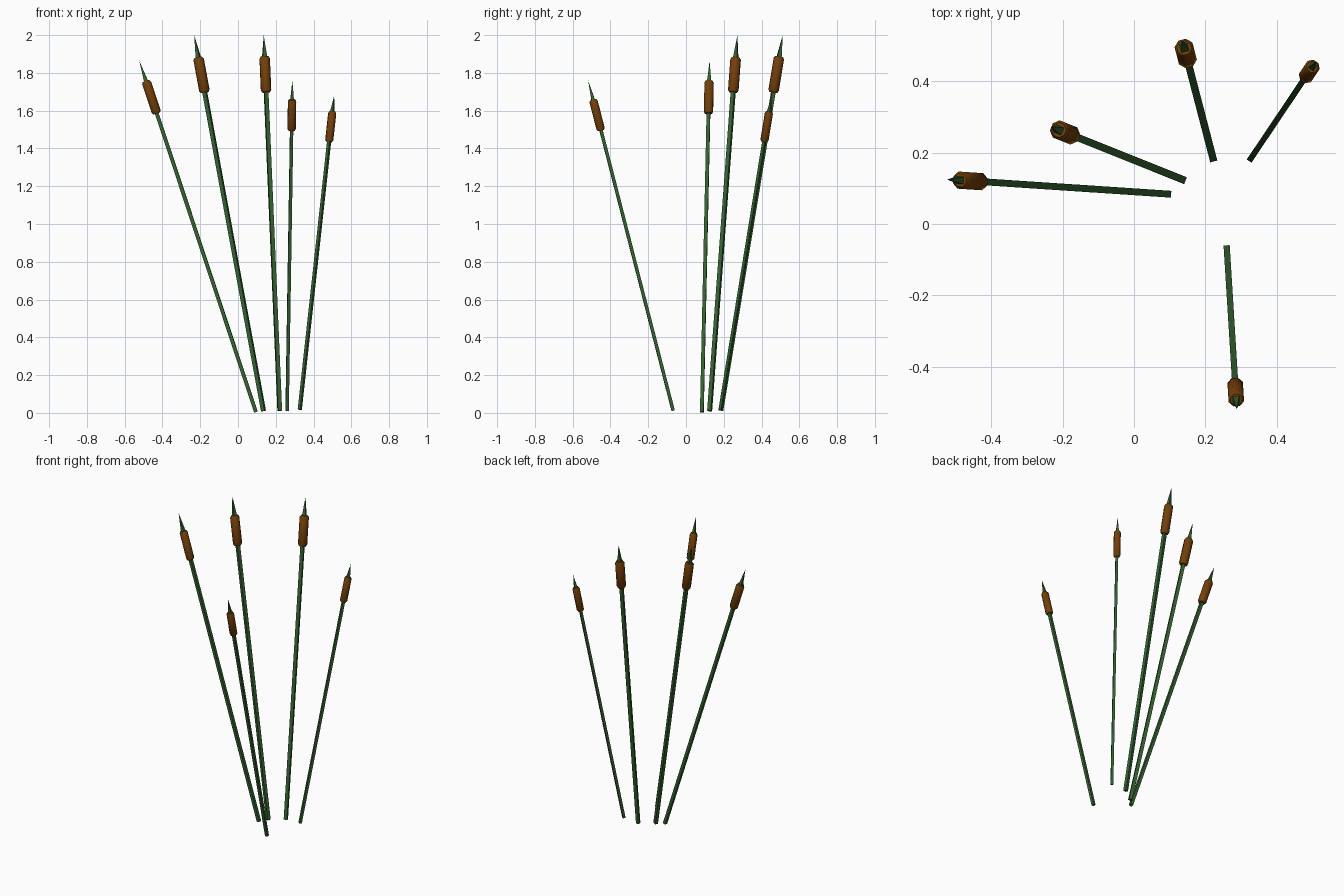
import bpy, bmesh, math
from mathutils import Vector

if "Cube" in bpy.data.objects:
    bpy.data.objects.remove(bpy.data.objects["Cube"])


def material(name, color):
    m = bpy.data.materials.new(name)
    m.diffuse_color = (*color, 1)
    m.use_nodes = True
    m.node_tree.nodes["Principled BSDF"].inputs["Base Color"].default_value = m.diffuse_color
    return m


green = material("stem_green", (0.035, 0.12, 0.03))
brown = material("seed_brown", (0.17, 0.05, 0.003))


def lathe(name, base, tip, profile, sides, mat, smooth=False):
    """Revolved part; profile is (radius, distance) along base->tip."""
    axis = (tip - base).normalized()
    quat = axis.to_track_quat('Z', 'Y')
    bm = bmesh.new()
    rings = []
    for r, d in profile:
        count = sides if r > 0 else 1
        rings.append([bm.verts.new(base + quat @ Vector((
            r * math.cos(math.tau * (i + 0.5) / sides),
            r * math.sin(math.tau * (i + 0.5) / sides), d))) for i in range(count)])
    for a, b in zip(rings, rings[1:]):
        for i in range(sides):
            j = (i + 1) % sides
            if len(b) == 1:
                bm.faces.new((a[i], a[j], b[0]))
            else:
                bm.faces.new((a[i], a[j], b[j], b[i]))
    for ring in (rings[0], rings[-1]):
        if len(ring) > 1:
            bm.faces.new(ring)
    bmesh.ops.recalc_face_normals(bm, faces=bm.faces)
    mesh = bpy.data.meshes.new(name)
    bm.to_mesh(mesh)
    bm.free()
    mesh.materials.append(mat)
    obj = bpy.data.objects.new(name, mesh)
    bpy.context.collection.objects.link(obj)
    if smooth:
        bpy.ops.object.select_all(action='DESELECT')
        bpy.context.view_layer.objects.active = obj
        obj.select_set(True)
        bpy.ops.object.shade_smooth_by_angle(angle=math.radians(46))


# base point, tip point, head bottom z, head top z, head radius
reeds = [
    ((0.095, 0.084, 0.004), (-0.523, 0.125, 1.865), 1.585, 1.757, 0.026),
    ((0.135, 0.125, 0.010), (-0.232, 0.272, 2.000), 1.697, 1.882, 0.028),
    ((0.221, 0.185, 0.012), (0.136, 0.512, 2.000), 1.697, 1.887, 0.028),
    ((0.260, -0.068, 0.012), (0.288, -0.518, 1.760), 1.495, 1.658, 0.0235),
    ((0.327, 0.183, 0.018), (0.509, 0.454, 1.680), 1.435, 1.596, 0.022),
]

for n, (b, t, z0, z1, r) in enumerate(reeds, 1):
    base, tip = Vector(b), Vector(t)
    length = (tip - base).length
    low, high = ((z - base.z) / (tip.z - base.z) * length for z in (z0, z1))
    bevel = 0.06 * (high - low)
    # thin straight square stalk
    lathe(f"stem_{n}", base, tip, [(r * 0.52, 0), (r * 0.52, low + bevel)], 4, green)
    # chamfered seed head
    lathe(f"seed_head_{n}", base, tip,
          [(r * 0.75, low), (r, low + bevel), (r, high - bevel), (r * 0.75, high)],
          8, brown, True)
    # pointed spike on top
    lathe(f"spike_{n}", base, tip, [(r * 0.62, high - bevel), (r * 0.56, high), (0, length)], 4, green)
